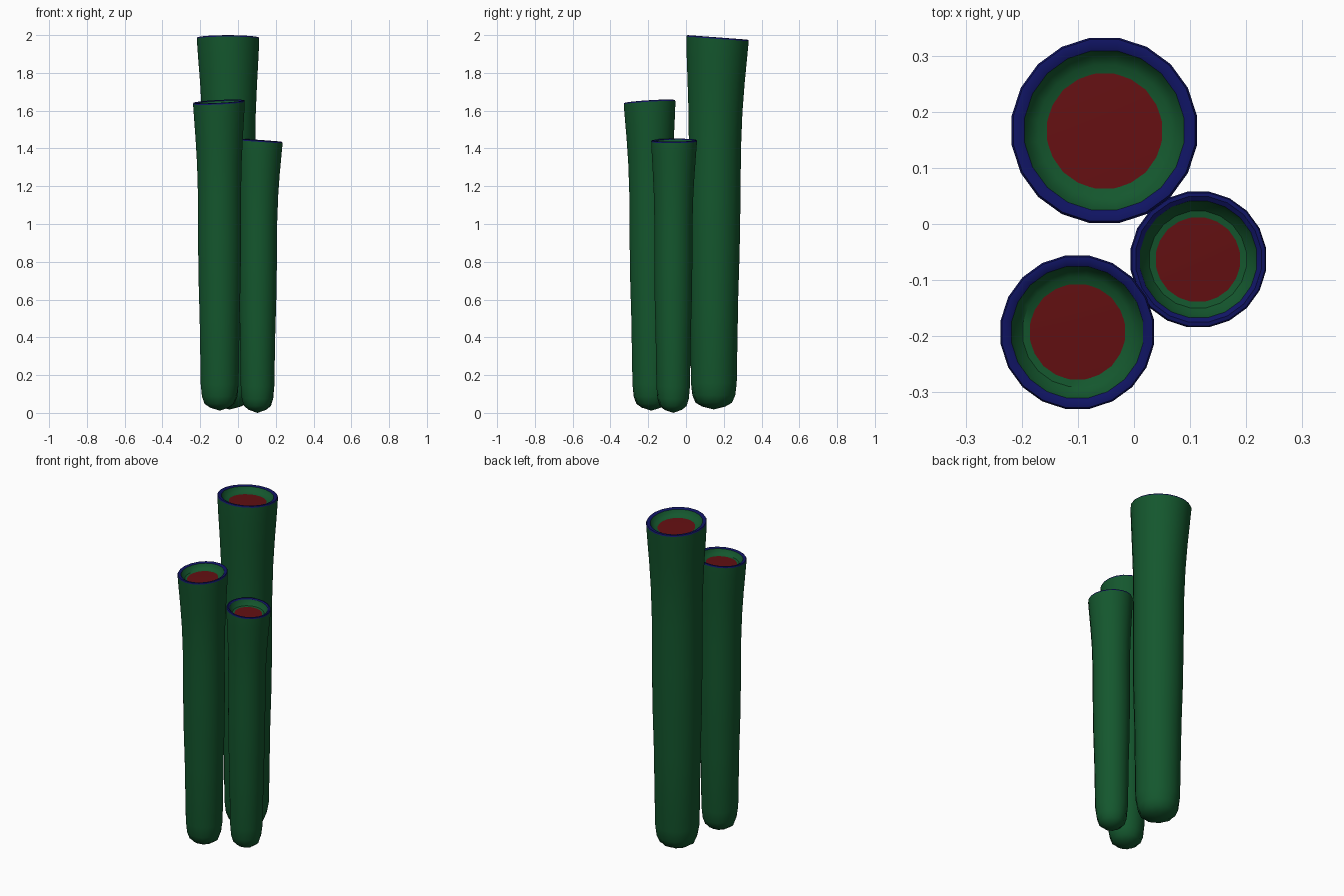
import bpy, bmesh, math
from mathutils import Vector

if "Cube" in bpy.data.objects:
    bpy.data.objects.remove(bpy.data.objects["Cube"])

SIDES = 20


def material(name, color):
    m = bpy.data.materials.new(name)
    m.diffuse_color = (*color, 1)
    m.use_nodes = True
    m.node_tree.nodes["Principled BSDF"].inputs["Base Color"].default_value = m.diffuse_color
    return m


green = material("green", (0.007, 0.095, 0.027))
blue = material("blue", (0.005, 0.007, 0.125))
red = material("red", (0.125, 0.005, 0.006))


def skin(name, rings, mat, cap_start=None, cap_end=False):
    """Join a list of vertex rings into one surface."""
    bm = bmesh.new()
    vs = [[bm.verts.new(p) for p in ring] for ring in rings]
    n = len(vs[0])
    for a, b in zip(vs, vs[1:]):
        for i in range(n):
            j = (i + 1) % n
            bm.faces.new((a[i], a[j], b[j], b[i]))
    if cap_start is not None:
        tip = bm.verts.new(cap_start)
        for i in range(n):
            bm.faces.new((tip, vs[0][(i + 1) % n], vs[0][i]))
    if cap_end:
        bm.faces.new(vs[-1])
    me = bpy.data.meshes.new(name)
    bm.to_mesh(me)
    bm.free()
    me.materials.append(mat)
    ob = bpy.data.objects.new(name, me)
    bpy.context.collection.objects.link(ob)
    bpy.context.view_layer.objects.active = ob
    ob.select_set(True)
    bpy.ops.object.shade_smooth_by_angle(angle=math.radians(40))
    ob.select_set(False)


def tube(name, base, top, z0, z1, radius, slope):
    base, top, slope = Vector(base), Vector(top), Vector(slope)
    height = z1 - z0

    def ring(z, r, sides=SIDES, ripple=0.0):
        # centre drifts outward and the rings tilt towards the mouth
        t = max(0, (z - z0) / height)
        c = base.lerp(top, 0.25 * t + 0.75 * t ** 5)
        pts = []
        for i in range(sides):
            a = 2 * math.pi * (i + 0.5) / sides
            rr = radius * r * (1 + ripple * (-1) ** i)
            d = Vector((math.cos(a), math.sin(a))) * rr
            pts.append((c.x + d.x, c.y + d.y, z + slope.dot(d) * t ** 4))
        return pts

    # outer wall: puckered foot, straight body, flared mouth
    foot = [(0.016, 0.36, 0.04), (0.036, 0.56, 0.04), (0.075, 0.67, 0.02), (0.14, 0.73, 0.0)]
    body = [(0.3, 0.77), (0.42, 0.81), (0.56, 0.83), (0.7, 0.83),
            (0.8, 0.86), (0.88, 0.91), (0.95, 0.965)]
    rings = [ring(z0 + h, r, ripple=k) for h, r, k in foot]
    rings += [ring(z0 + height * h, r) for h, r in body]
    rings += [ring(z1 - 0.025, 0.99), ring(z1 - 0.007, 0.995)]
    skin(name + "_wall", rings, green, cap_start=(base.x, base.y, z0))

    # rim, inner lip and floor of the mouth
    skin(name + "_rim", [ring(z1 + dz, r) for dz, r in
                         ((-0.007, 0.995), (0, 0.975), (0.001, 0.92), (-0.004, 0.855))], blue)
    skin(name + "_inner_lip", [ring(z1 + dz, r) for dz, r in
                               ((-0.004, 0.855), (-0.018, 0.81), (-0.033, 0.71), (-0.037, 0.5))], green)
    skin(name + "_floor", [ring(z1 - 0.035, 0.70, 12), ring(z1 - 0.034, 0.4, 12)], red, cap_end=True)


tube("tall_tube", (-0.045, 0.147), (-0.053, 0.167), 0.018, 1.987, 0.168, (0, -0.075))
tube("middle_tube", (-0.097, -0.183), (-0.101, -0.193), 0.012, 1.648, 0.139, (0.05, 0.06))
tube("short_tube", (0.103, -0.068), (0.115, -0.063), 0.0, 1.443, 0.123, (-0.07, 0.01))
